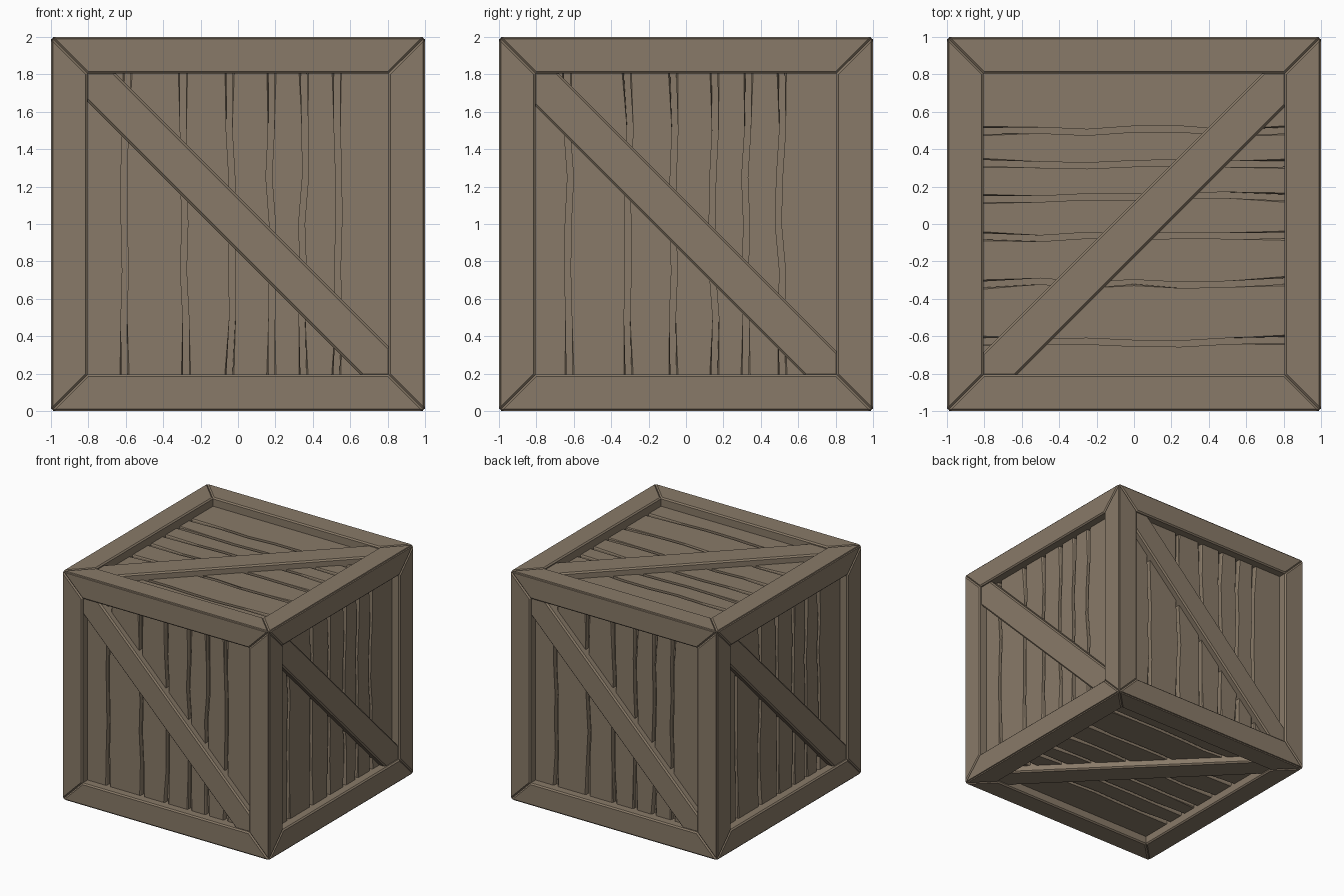
import bpy, bmesh, random
from mathutils import Vector

if "Cube" in bpy.data.objects:
    bpy.data.objects.remove(bpy.data.objects["Cube"])

wood = bpy.data.materials.new("weathered_wood")
wood.diffuse_color = (0.25, 0.195, 0.138, 1)
wood.use_nodes = True
wood.node_tree.nodes["Principled BSDF"].inputs["Base Color"].default_value = wood.diffuse_color

X, Y, Z = Vector((1, 0, 0)), Vector((0, 1, 0)), Vector((0, 0, 1))
CENTRE = Vector((0, 0, 1))
# each side: name, across axis, along-the-planks axis, sideways shift of the pattern
SIDES = [("front", X, Z, 0.0), ("right", Y, Z, -0.025), ("back", -X, Z, -0.01),
         ("left", -Y, Z, -0.02), ("top", Y, -X, -0.03), ("bottom", -Y, -X, -0.02)]
INNER = 0.805        # inner edge of the frame
PANEL = 0.075        # depth of plank faces below the frame
BACK = 0.115         # depth of the groove floor
SEAMS = [-0.60, -0.285, -0.04, 0.175, 0.35, 0.53]


def slab(bm, place, top, d_top, d_low, bevel, low=None):
    """Closed board from a counter-clockwise outline, chamfered on its outer face."""
    low = low or top
    t = [bm.verts.new(place(a, b, d_top)) for a, b in top]
    l = [bm.verts.new(place(a, b, d_low)) for a, b in low]
    face = bm.faces.new(t)
    bm.faces.new(l[::-1])
    n = len(t)
    for i in range(n):
        j = (i + 1) % n
        bm.faces.new((t[j], t[i], l[i], l[j]))
    if bevel:
        bmesh.ops.bevel(bm, geom=list(face.edges), offset=bevel, segments=1,
                        affect='EDGES', offset_type='OFFSET')


def finish(bm, name):
    bmesh.ops.recalc_face_normals(bm, faces=bm.faces)
    me = bpy.data.meshes.new(name)
    bm.to_mesh(me)
    bm.free()
    me.materials.append(wood)
    bpy.context.collection.objects.link(bpy.data.objects.new(name, me))


random.seed(4)
for name, u, v, shift in SIDES:
    n = u.cross(v)

    def place(a, b, d):
        return CENTRE + n * (1 - d) + u * a + v * b

    # mitred frame boards
    bm = bmesh.new()
    T = 0.14
    for k in range(4):
        def turn(p):
            for _ in range(k):
                p = (-p[1], p[0])
            return p
        top = [(-1, -1), (1, -1), (INNER, -INNER), (-INNER, -INNER)]
        low = [(-1 + T, -1 + T), (1 - T, -1 + T), (INNER, -INNER), (-INNER, -INNER)]
        slab(bm, place, [turn(p) for p in top], 0, T, 0.011, [turn(p) for p in low])
    finish(bm, name + "_frame")

    # wavy-edged planks
    rows = [-0.82, -0.5, -0.25, 0.0, 0.25, 0.5, 0.82]
    edges = []
    for s in SEAMS:
        edges.append([(s + shift + random.uniform(-0.012, 0.012), b) for b in rows])
    edges = [[(-0.83, b) for b in rows]] + edges + [[(0.83, b) for b in rows]]
    bm = bmesh.new()
    for lft, rgt in zip(edges, edges[1:]):
        outline = [(a - 0.016, b) for a, b in rgt]
        outline += [(a + 0.016, b) for a, b in reversed(lft)]
        slab(bm, place, outline, PANEL, BACK + 0.01, 0.009)
    finish(bm, name + "_planks")

    # backing behind the grooves
    bm = bmesh.new()
    q = 0.84
    slab(bm, place, [(-q, -q), (q, -q), (q, q), (-q, q)], BACK, BACK + 0.03, 0)
    finish(bm, name + "_backing")

    # diagonal brace, corner to corner
    bm = bmesh.new()
    L, lo, hi = 0.815, shift - 0.15, shift + 0.15
    slab(bm, place, [(-L, lo + L), (lo + L, -L), (L, -L), (L, hi - L),
                     (hi - L, L), (-L, L)], 0.018, BACK, 0.012)
    finish(bm, name + "_brace")
